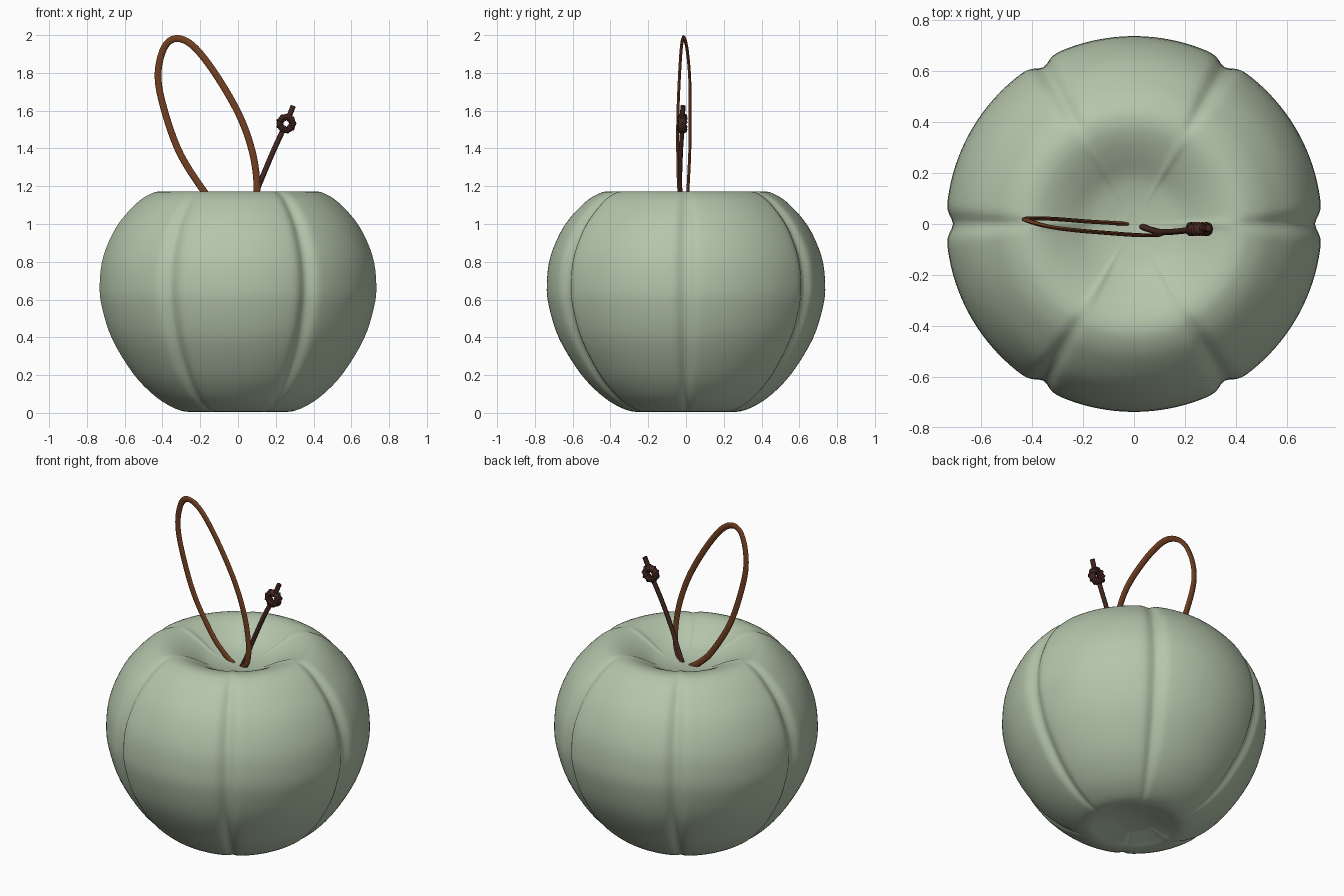
import bpy, bmesh, math
from mathutils import Vector

if "Cube" in bpy.data.objects:
    bpy.data.objects.remove(bpy.data.objects["Cube"])


def material(name, rgb):
    m = bpy.data.materials.new(name)
    m.diffuse_color = (*rgb, 1)
    m.use_nodes = True
    m.node_tree.nodes["Principled BSDF"].inputs["Base Color"].default_value = m.diffuse_color
    return m


SAGE = material("sage green", (0.46, 0.56, 0.41))
BROWN = material("leather brown", (0.17, 0.05, 0.016))
DARK = material("dark brown", (0.055, 0.02, 0.014))


def spline(points, steps):
    """Smooth path through the points (Catmull-Rom)."""
    p = [Vector(q) for q in points]
    p = [2 * p[0] - p[1]] + p + [2 * p[-1] - p[-2]]
    out = []
    for i in range(1, len(p) - 2):
        a, b, c, d = p[i - 1:i + 3]
        for k in range(steps):
            t = k / steps
            out.append(0.5 * (2 * b + (c - a) * t + (2 * a - 5 * b + 4 * c - d) * t ** 2
                              + (3 * b - a - 3 * c + d) * t ** 3))
    return out + [p[-2]]


def finish(name, bm, mat, angle=60):
    bmesh.ops.recalc_face_normals(bm, faces=bm.faces[:])
    me = bpy.data.meshes.new(name)
    bm.to_mesh(me)
    bm.free()
    me.materials.append(mat)
    ob = bpy.data.objects.new(name, me)
    bpy.context.collection.objects.link(ob)
    bpy.context.view_layer.objects.active = ob
    ob.select_set(True)
    bpy.ops.object.shade_smooth_by_angle(angle=math.radians(angle))
    ob.select_set(False)
    return ob


def bridge(bm, rings, closed=False):
    n = len(rings[0])
    pairs = list(zip(rings, rings[1:])) + ([(rings[-1], rings[0])] if closed else [])
    for r, s in pairs:
        for j in range(n):
            k = (j + 1) % n
            bm.faces.new((r[j], r[k], s[k], s[j]))


def cord(name, path, half_width, half_depth, mat, sides=10, closed=False):
    """Oval strip swept along a path, its width lying in the front plane."""
    bm = bmesh.new()
    rings = []
    last = len(path) - 1
    for i, p in enumerate(path):
        if closed:
            t = path[(i + 1) % (last + 1)] - path[i - 1]
        else:
            t = path[min(i + 1, last)] - path[max(i - 1, 0)]
        t.normalize()
        u = Vector((0, 1, 0)).cross(t).normalized()
        v = t.cross(u)
        angles = [2 * math.pi * j / sides for j in range(sides)]
        rings.append([bm.verts.new(p + u * half_width * math.cos(a) + v * half_depth * math.sin(a))
                      for a in angles])
    bridge(bm, rings, closed)
    if not closed:
        bm.faces.new(rings[0])
        bm.faces.new(rings[-1])
    return finish(name, bm, mat)


# Body: revolved profile (radius, height) with six pressed seams
profile = [(0.1, 0.04), (0.2, 0.018), (0.27, 0.006), (0.35, 0.03), (0.45, 0.095), (0.56, 0.21),
           (0.67, 0.39), (0.725, 0.56), (0.737, 0.68), (0.717, 0.83), (0.645, 0.99),
           (0.54, 1.11), (0.46, 1.162), (0.40, 1.173), (0.34, 1.16), (0.27, 1.128), (0.18, 1.08),
           (0.09, 1.058), (0.03, 1.052)]
SEGMENTS = 240
bm = bmesh.new()
rings = []
for q in spline([(r, 0, z) for r, z in profile], 4):
    depth = 0.027 * min(1, max(0, (q.x - 0.05) / 0.55))
    ring = []
    for j in range(SEGMENTS):
        a = 2 * math.pi * j / SEGMENTS
        off = (a + math.pi / 6) % (math.pi / 3) - math.pi / 6
        r = q.x - depth * math.exp(-(off / 0.055) ** 2)
        ring.append(bm.verts.new((r * math.cos(a), r * math.sin(a), q.z)))
    rings.append(ring)
bridge(bm, rings)
for ring, z in ((rings[0], 0.045), (rings[-1], 1.05)):
    c = bm.verts.new((0, 0, z))
    for j in range(SEGMENTS):
        bm.faces.new((ring[j], ring[(j + 1) % SEGMENTS], c))
finish("body", bm, SAGE)

# Hanging loop
loop = [(-0.03, 0.0, 1.04), (-0.10, 0.005, 1.09), (-0.185, 0.01, 1.18), (-0.315, 0.02, 1.39),
        (-0.40, 0.022, 1.64), (-0.423, 0.018, 1.80), (-0.39, 0.004, 1.935), (-0.325, -0.012, 1.982),
        (-0.235, -0.024, 1.94), (-0.12, -0.034, 1.795), (0.005, -0.043, 1.58), (0.075, -0.044, 1.385),
        (0.10, -0.04, 1.21), (0.085, -0.03, 1.10), (0.035, -0.015, 1.04)]
cord("hanging_loop", spline(loop, 8), 0.018, 0.008, BROWN)

# Loose tail, knot and tail end
tail = [(0.03, -0.01, 1.04), (0.075, -0.025, 1.12), (0.115, -0.032, 1.215), (0.18, -0.028, 1.37),
        (0.238, -0.02, 1.497)]
cord("tail", spline(tail, 6), 0.014, 0.012, DARK)
centre = Vector((0.255, -0.02, 1.532))
ring = [centre + 0.034 * Vector((math.cos(a), 0, math.sin(a)))
        for a in (2 * math.pi * i / 32 for i in range(32))]
cord("knot", ring, 0.016, 0.022, DARK, closed=True)

# Strand coiled around the knot
coil = []
for i in range(144):
    a = 2 * math.pi * i / 144
    b = 9 * a
    r = 0.034 + 0.015 * math.cos(b)
    coil.append(centre + Vector((r * math.cos(a), 0.022 * math.sin(b), r * math.sin(a))))
cord("knot_wrap", coil, 0.006, 0.006, DARK, sides=6, closed=True)
cord("tail_end", [Vector((0.268, -0.02, 1.562)), Vector((0.28, -0.018, 1.593)),
                  Vector((0.292, -0.015, 1.625))], 0.014, 0.014, DARK)
